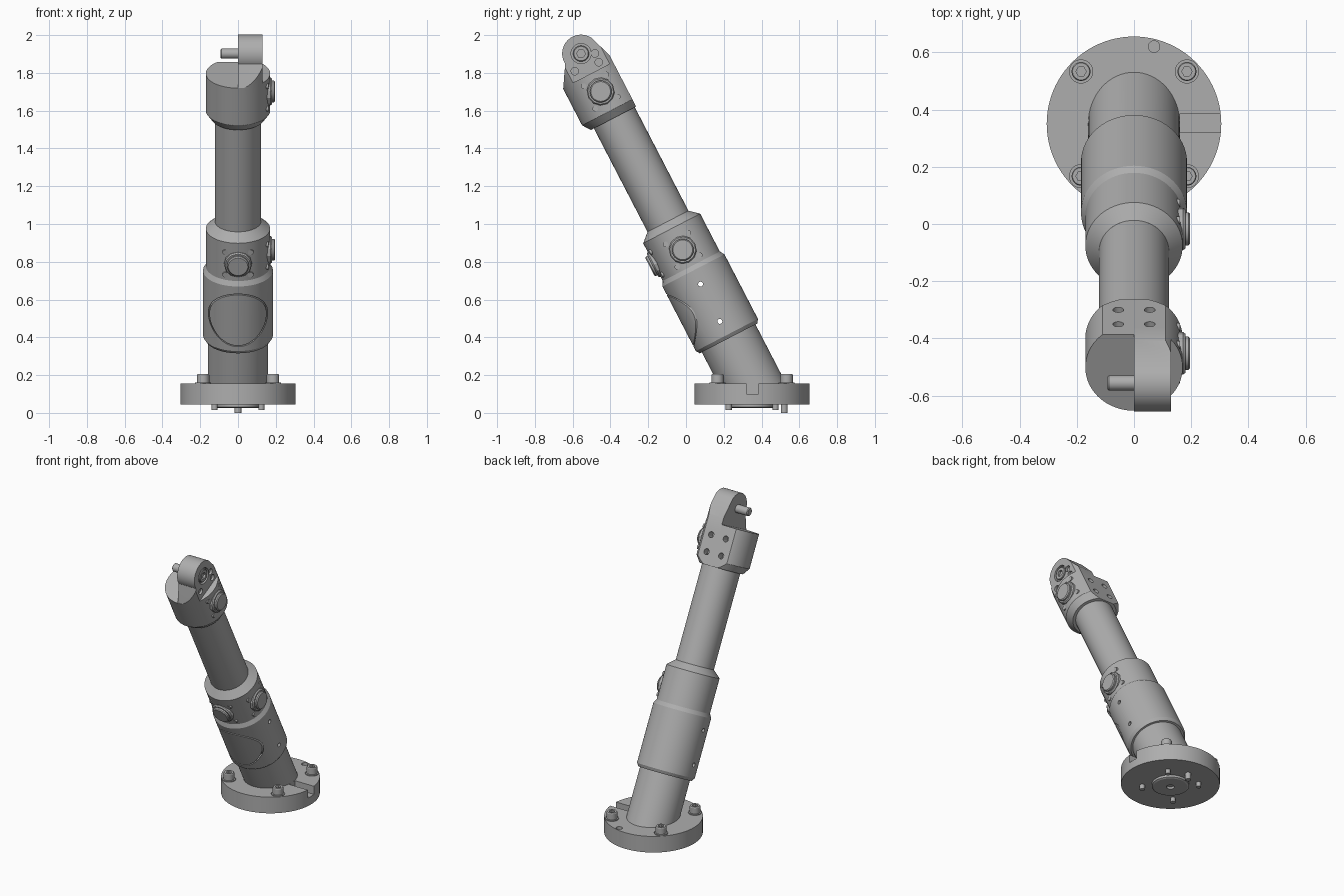
import bpy, bmesh, math
from mathutils import Matrix, Vector

cube = bpy.data.objects.get("Cube")
if cube:
    bpy.data.objects.remove(cube)

gray = bpy.data.materials.new("machined_gray")
gray.use_nodes = True
color = (0.42, 0.42, 0.42, 1)
gray.diffuse_color = color
gray.node_tree.nodes["Principled BSDF"].inputs["Base Color"].default_value = color

# Frames: strut z runs along the tilted tube, base is upright
BASE_Y, BASE_TOP = 0.35, 0.155
STRUT = Matrix.Translation((0, BASE_Y, BASE_TOP)) @ Matrix.Rotation(math.radians(27.4), 4, 'X')
BASE = Matrix.Translation((0, BASE_Y, 0))


def finish(name, bm, frame):
    bmesh.ops.recalc_face_normals(bm, faces=bm.faces)
    bm.transform(frame)
    mesh = bpy.data.meshes.new(name)
    bm.to_mesh(mesh)
    bm.free()
    mesh.materials.append(gray)
    ob = bpy.data.objects.new(name, mesh)
    bpy.context.collection.objects.link(ob)
    return ob


def lathe(name, profile, frame, start=(0, 0, 0), axis=(0, 0, 1), n=64):
    """Closed solid of revolution from (radius, height) pairs."""
    bm = bmesh.new()
    rings = [[bm.verts.new((r * math.cos(math.tau * i / n), r * math.sin(math.tau * i / n), h))
              for i in range(n)] for r, h in profile]
    for a, b in zip(rings, rings[1:]):
        for i in range(n):
            j = (i + 1) % n
            bm.faces.new((a[i], a[j], b[j], b[i]))
    bm.faces.new(rings[0])
    bm.faces.new(rings[-1])
    turn = Vector((0, 0, 1)).rotation_difference(Vector(axis)).to_matrix().to_4x4()
    return finish(name, bm, frame @ Matrix.Translation(start) @ turn)


def rod(name, r, length, frame, start=(0, 0, 0), axis=(0, 0, 1), n=32):
    return lathe(name, [(r, 0), (r, length)], frame, start, axis, n)


def prism(name, points, x0, x1, frame):
    """Outline in the y-z plane pushed along x."""
    bm = bmesh.new()
    face = bm.faces.new([bm.verts.new((x0, y, z)) for y, z in points])
    ext = bmesh.ops.extrude_face_region(bm, geom=[face])["geom"]
    bmesh.ops.translate(bm, vec=(x1 - x0, 0, 0),
                        verts=[v for v in ext if isinstance(v, bmesh.types.BMVert)])
    return finish(name, bm, frame)


def boolean(ob, cutters, mode='DIFFERENCE'):
    bpy.context.view_layer.objects.active = ob
    for c in cutters:
        c.hide_render = True
        m = ob.modifiers.new("cut", 'BOOLEAN')
        m.operation, m.object, m.solver = mode, c, 'EXACT'
        bpy.ops.object.modifier_apply(modifier=m.name)
        bpy.data.objects.remove(c)


def clip(ob, co, normal):
    """Remove everything on the normal side of a plane."""
    bm = bmesh.new()
    bm.from_mesh(ob.data)
    cut = bmesh.ops.bisect_plane(bm, geom=bm.verts[:] + bm.edges[:] + bm.faces[:],
                                 plane_co=co, plane_no=normal, clear_outer=True)
    edges = [e for e in cut["geom_cut"] if isinstance(e, bmesh.types.BMEdge)]
    bmesh.ops.contextual_create(bm, geom=edges)
    bm.to_mesh(ob.data)
    bm.free()


def socket_bolt(name, r, h, frame, start, axis=(0, 0, 1)):
    bolt = lathe(name, [(r, 0), (r, h * 0.88), (r * 0.9, h)], frame, start, axis, 32)
    top = Vector(start) + Vector(axis) * h * 0.5
    boolean(bolt, [rod("hex_cutter", r * 0.55, h, frame, top, axis, 6)])


# Base flange with cable slot, dowel hole and rim bolts
flange = rod("base_flange", 0.305, 0.11, BASE, (0, 0, 0.045), n=96)
slot = prism("slot_cutter", [(-0.03, 0.1), (0.035, 0.1), (0.035, 0.2), (-0.03, 0.2)],
             0.16, 0.4, BASE)
boolean(flange, [slot, rod("hole_cutter", 0.02, 0.05, BASE, (0.07, 0.27, 0.12))])
for x in (-0.185, 0.185):
    for y in (-0.183, 0.183):
        rod("bolt_washer", 0.042, 0.008, BASE, (x, y, 0.153))
        socket_bolt("flange_bolt", 0.033, 0.045, BASE, (x, y, 0.16))

# Underside spigot, feet and locating pin
spigot = lathe("underside_spigot", [(0.105, 0.025), (0.115, 0.03), (0.115, 0.05)], BASE)
boolean(spigot, [rod("bore_cutter", 0.025, 0.02, BASE, (0, 0, 0.02))])
for k in range(4):
    a = math.radians(45 + 90 * k)
    rod("underside_foot", 0.016, 0.035, BASE, (0.175 * math.cos(a), 0.175 * math.sin(a), 0.015))
rod("locating_pin", 0.018, 0.05, BASE, (0, 0.17, 0))

# Tubes
lower = rod("lower_tube", 0.16, 0.45, STRUT, (0, 0, -0.15), n=64)
clip(lower, (0, 0, 0.1), (0, 0, -1))
rod("upper_tube", 0.122, 0.8, STRUT, (0, 0, 0.85), n=64)

# Sleeve and collar with cross holes and a round cover outlined at the front
sleeve = lathe("sleeve_and_collar", [(0.16, 0.27), (0.172, 0.27), (0.185, 0.29), (0.185, 0.675),
                                     (0.17, 0.7), (0.17, 0.925), (0.122, 0.968)], STRUT, n=96)
holes = [rod("cross_hole_cutter", 0.013, 0.6, STRUT, (-0.3, 0, s), (1, 0, 0), 24)
         for s in (0.371, 0.593)]
groove = rod("groove_cutter", 0.157, 0.3, STRUT, (0, -0.085, 0.473), (0, -1, 0), 64)
boolean(groove, [rod("groove_core", 0.151, 0.5, STRUT, (0, 0, 0.473), (0, -1, 0), 64)])
boolean(sleeve, holes + [groove])

# Head: chamfered cylinder with a flat back
head = lathe("head_body", [(0.13, 1.585), (0.14, 1.585), (0.17, 1.628), (0.17, 1.85)], STRUT, n=96)
back = STRUT.to_3x3() @ Vector((0, 1, 0))
clip(head, STRUT @ Vector((0, 0.13, 0)), back)
boolean(head, [rod("back_hole_cutter", 0.019, 0.08, STRUT, (x, 0.08, s), (0, 1, 0))
               for x in (-0.055, 0.055) for s in (1.663, 1.772)])

# Head ear: rounded lug trimmed to the head diameter
EYE = 1.968
arc = [(0.1 * math.cos(math.radians(a)), EYE + 0.1 * math.sin(math.radians(a)))
       for a in range(30, 187, 6)]
outline = [(-0.17, 1.8), (0.13, 1.8), (0.13, 1.892)] + arc + [(-0.13, 1.91), (-0.17, 1.845)]
ear = prism("head_ear", outline, 0, 0.13, STRUT)
boolean(ear, [rod("trim_cylinder", 0.17, 0.6, STRUT, (0, 0, 1.6), n=96)], 'INTERSECT')
ear_holes = [rod("ear_hole_cutter", 0.02, 0.1, STRUT, (0.115, t, s), (1, 0, 0), 24)
             for t, s in ((0.065, 1.935), (0.062, 1.884), (-0.072, 1.9))]
boolean(ear, ear_holes + [rod("counterbore", 0.053, 0.1, STRUT, (0.11, 0, EYE), (1, 0, 0))])
socket_bolt("ear_bolt", 0.042, 0.03, STRUT, (0.1, 0, EYE), (1, 0, 0))
lathe("ear_pin", [(0.027, 0), (0.027, 0.097), (0.022, 0.102)], STRUT, (0.01, 0, EYE), (-1, 0, 0), 32)


# Round side caps with four screws each
def cap(name, s, axis):
    axis = Vector(axis)
    side = axis.cross(Vector((0, 0, 1)))
    lathe(name + "_seat", [(0.074, 0.14), (0.074, 0.172), (0.068, 0.18)], STRUT, (0, 0, s), axis, 12)
    lathe(name + "_button", [(0.058, 0.15), (0.058, 0.19), (0.052, 0.196)], STRUT, (0, 0, s), axis, 48)
    for u in (-0.067, 0.067):
        for v in (-0.067, 0.067):
            depth = math.sqrt(0.17 ** 2 - u ** 2)
            rod(name + "_screw", 0.015, 0.035, STRUT,
                side * u + axis * (depth - 0.03) + Vector((0, 0, s + v)), axis, 16)


cap("collar_side_cap", 0.798, (1, 0, 0))
cap("collar_front_cap", 0.798, (0, -1, 0))
cap("head_side_cap", 1.742, (1, 0, 0))

# Smooth round surfaces, keep edges crisp
bpy.ops.object.select_all(action='DESELECT')
for ob in bpy.context.collection.objects:
    if ob.type == 'MESH' and gray.name in ob.data.materials:
        ob.select_set(True)
        bpy.context.view_layer.objects.active = ob
bpy.ops.object.shade_smooth_by_angle(angle=math.radians(25))
